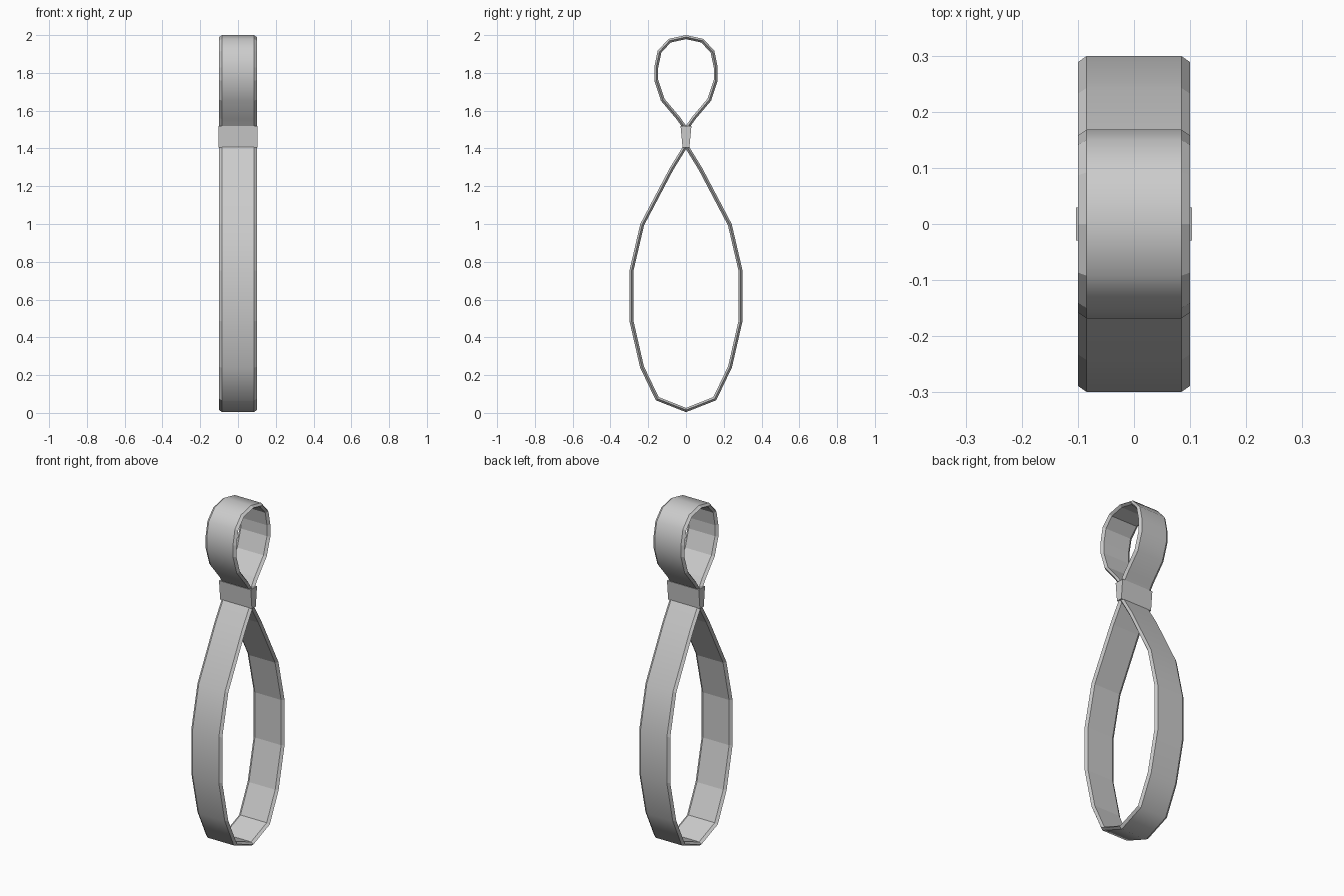
import bpy, bmesh
from mathutils import Vector

if "Cube" in bpy.data.objects:
    bpy.data.objects.remove(bpy.data.objects["Cube"])

T = 0.021        # strap thickness
# cross-section: (x, inward offset), bevelled edges
SECTION = [(-0.085, 0), (0.085, 0), (0.1, T * 0.5),
           (0.085, T), (-0.085, T), (-0.1, T * 0.5)]


def strap(name, half, tip):
    """Sweep the section along a mirrored half outline of (y, z) outer points."""
    right = [Vector(p) for p in half]
    path = right + [Vector((0, tip))] + [Vector((-p.x, p.y)) for p in reversed(right)]
    mid = Vector((0, sum(p.y for p in path) / len(path)))
    bm = bmesh.new()
    rings = []
    for i, p in enumerate(path):
        a = p - path[i - 1] if i else path[1] - p
        b = path[i + 1] - p if i < len(path) - 1 else a
        na, nb = (Vector((-d.y, d.x)).normalized() for d in (a, b))
        n = (na + nb).normalized()
        n /= max(n.dot(na), 0.5)                # mitre the corner
        if i == len(path) // 2:
            side = 1 if n.dot(mid - p) > 0 else -1
        rings.append((p, n))
    loops = []
    for p, n in rings:
        loops.append([bm.verts.new((x, *(p + n * side * o))) for x, o in SECTION])
    for r, s in zip(loops, loops[1:]):
        for k in range(6):
            j = (k + 1) % 6
            f = bm.faces.new((r[k], r[j], s[j], s[k]))
            f.smooth = k == 0                   # only the outer band is smooth
            if f.smooth:
                for e in f.edges:
                    if set(e.verts) in ({r[0], s[0]}, {r[1], s[1]}):
                        e.smooth = False
    bm.faces.new(loops[0])
    bm.faces.new(loops[-1])
    bmesh.ops.recalc_face_normals(bm, faces=bm.faces)
    me = bpy.data.meshes.new(name)
    bm.to_mesh(me)
    bm.free()
    bpy.context.collection.objects.link(bpy.data.objects.new(name, me))


# large lower loop
strap("lower_loop", [(0.013, 1.415), (0.085, 1.298), (0.242, 1.0), (0.299, 0.755),
                     (0.299, 0.485), (0.243, 0.24), (0.16, 0.067)], 0.004)

# small upper loop
strap("upper_loop", [(0.015, 1.505), (0.05, 1.555), (0.133, 1.653), (0.168, 1.76),
                     (0.168, 1.83), (0.15, 1.917), (0.092, 1.98)], 2.0)

# tapered clamp joining the loops
bpy.ops.mesh.primitive_cube_add(size=1, location=(0, 0, 1.4625))
clamp = bpy.context.object
clamp.name = "clamp"
for v in clamp.data.vertices:
    w = 0.029 if v.co.z > 0 else 0.018
    v.co = (v.co.x * 0.206, v.co.y * 2 * w, v.co.z * 0.115)
